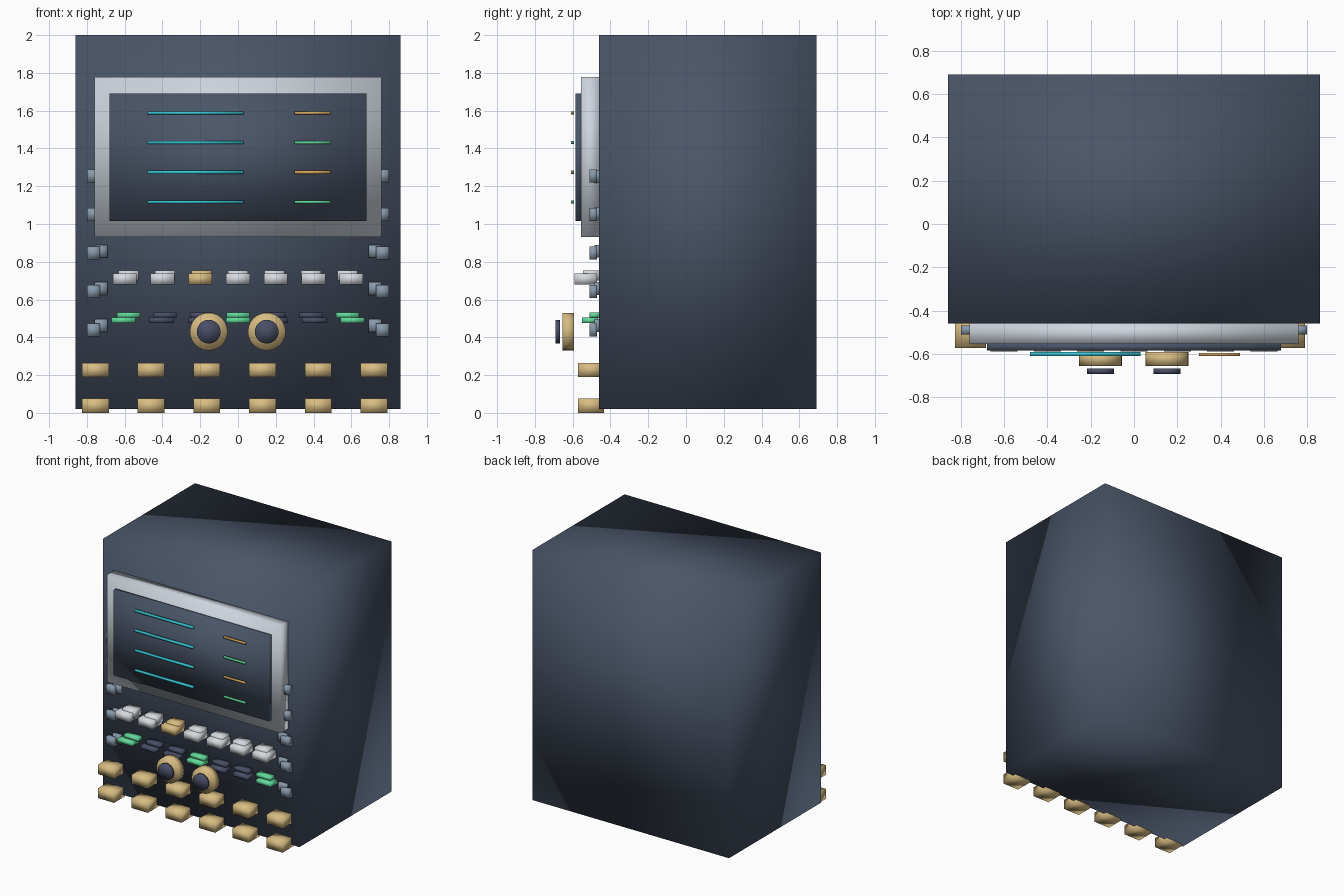
import bpy, bmesh
from math import radians
from mathutils import Matrix, Vector

cube = bpy.data.objects.get("Cube")
if cube:
    bpy.data.objects.remove(cube)


def material(name, rgb):
    """Flat material from 0-255 display values."""
    lin = [((c / 255 + 0.055) / 1.055) ** 2.4 for c in rgb] + [1]
    mat = bpy.data.materials.new(name)
    mat.use_nodes = True
    mat.diffuse_color = lin
    mat.node_tree.nodes["Principled BSDF"].inputs["Base Color"].default_value = lin
    return mat


SLATE = material("slate", (74, 85, 104))
DARK = material("dark_slate", (72, 78, 102))
SILVER = material("silver", (205, 213, 221))
WHITE = material("white_grey", (214, 218, 223))
STEEL = material("steel_blue", (136, 153, 170))
TAN = material("tan", (216, 188, 130))
AMBER = material("amber", (212, 168, 96))
GREEN = material("green", (98, 218, 155))
TEAL = material("teal", (56, 196, 212))


def finish(bm, name, mat):
    for f in bm.faces:
        f.smooth = True
    mesh = bpy.data.meshes.new(name)
    bm.to_mesh(mesh)
    bm.free()
    mesh.materials.append(mat)
    obj = bpy.data.objects.new(name, mesh)
    bpy.context.collection.objects.link(obj)
    return obj


def box(name, mat, x, y, z):
    """Box from (min, max) ranges, with soft shading across its edges."""
    size = Vector((x[1] - x[0], y[1] - y[0], z[1] - z[0]))
    mid = Vector((x[0] + x[1], y[0] + y[1], z[0] + z[1])) / 2
    bm = bmesh.new()
    bmesh.ops.create_cube(bm, size=1, matrix=Matrix.Translation(mid) @ Matrix.Diagonal(size.to_4d()))
    return finish(bm, name, mat)


def key(name, mat, x, width, y, z):
    return box(name, mat, (x - width / 2, x + width / 2), y, z)


def disc(name, mat, x, z, radius, y):
    bm = bmesh.new()
    bmesh.ops.create_cone(
        bm, cap_ends=True, segments=24, radius1=radius, radius2=radius, depth=y[1] - y[0],
        matrix=Matrix.Translation((x, (y[0] + y[1]) / 2, z)) @ Matrix.Rotation(radians(90), 4, "X"))
    return finish(bm, name, mat)


# Cabinet, bezel and screen
box("cabinet", SLATE, (-0.86, 0.86), (-0.46, 0.69), (0.02, 2.0))
box("screen_bezel", SILVER, (-0.76, 0.76), (-0.555, -0.455), (0.93, 1.777))
box("screen", SLATE, (-0.68, 0.68), (-0.585, -0.55), (1.015, 1.69))

# Readout lines floating just before the screen
for i in range(4):
    z = 1.588 - i * 0.157
    span = (z - 0.008, z + 0.008)
    box(f"long_readout_{i + 1}", TEAL, (-0.48, 0.03), (-0.61, -0.592), span)
    box(f"short_readout_{i + 1}", GREEN if i % 2 else AMBER, (0.3, 0.49), (-0.61, -0.597), span)

# Side keys: a raised outer column and a lower inner column on each side
for side, label in ((1, "left"), (-1, "right")):
    for i in range(5):
        z = 1.255 - i * 0.204
        key(f"{label}_outer_key_{i + 1}", STEEL, side * 0.765, 0.07, (-0.51, -0.47), (z - 0.034, z + 0.034))
        z = 1.25 - i * 0.197
        key(f"{label}_inner_key_{i + 1}", STEEL, side * 0.725, 0.07, (-0.485, -0.455), (z - 0.034, z + 0.034))

# Two rows of stepped function keys
for i in range(-3, 4):
    n = i + 4
    mat = TAN if i == -1 else WHITE
    key(f"function_key_{n}", mat, i * 0.2, 0.125, (-0.59, -0.47), (0.68, 0.738))
    key(f"function_key_base_{n}", mat, i * 0.193, 0.105, (-0.545, -0.455), (0.7, 0.755))
    mat = GREEN if i % 3 == 0 else DARK
    key(f"slim_key_{n}", mat, i * 0.202, 0.128, (-0.55, -0.465), (0.475, 0.505))
    key(f"slim_key_base_{n}", mat, i * 0.193, 0.122, (-0.512, -0.455), (0.503, 0.532))

# Pair of dials with dark caps
for x, label in ((0.152, "left"), (-0.155, "right")):
    disc(f"{label}_dial", TAN, x, 0.43, 0.1, (-0.655, -0.592))
    disc(f"{label}_dial_cap", DARK, x, 0.43, 0.063, (-0.692, -0.668))

# Two rows of large square keys along the bottom
for i in range(6):
    x = -0.755 + i * 0.295
    key(f"upper_big_key_{i + 1}", TAN, x, 0.142, (-0.572, -0.435), (0.19, 0.265))
    key(f"lower_big_key_{i + 1}", TAN, x, 0.142, (-0.572, -0.435), (0.0, 0.077))
